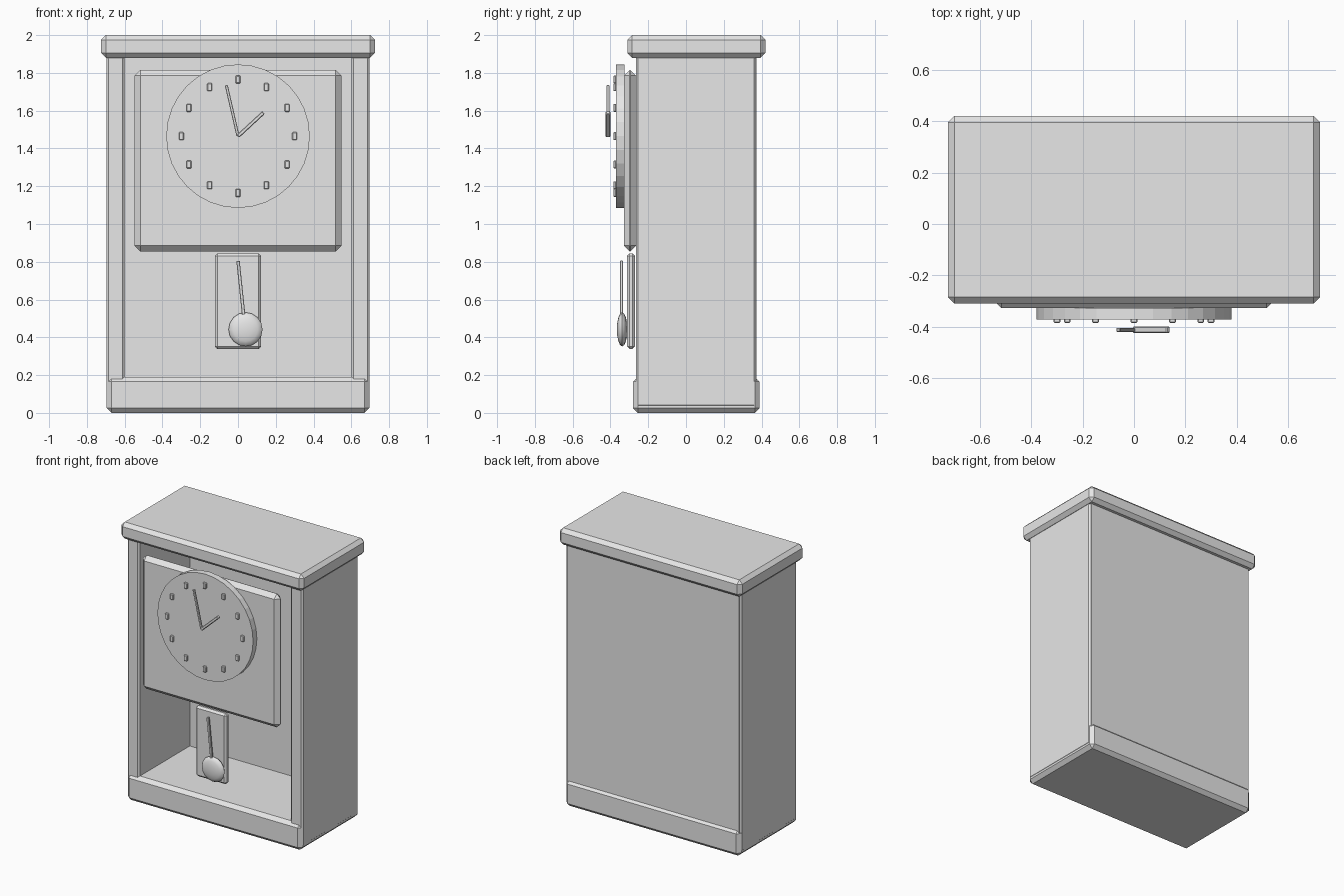
import bpy, math
from mathutils import Vector

cube = bpy.data.objects.get("Cube")
if cube:
    bpy.data.objects.remove(cube, do_unlink=True)

grey = bpy.data.materials.new("plain_grey")
grey.use_nodes = True
grey.diffuse_color = (0.8, 0.8, 0.8, 1)
grey.node_tree.nodes["Principled BSDF"].inputs["Base Color"].default_value = (0.8, 0.8, 0.8, 1)


def finish(name, bevel=0):
    obj = bpy.context.object
    obj.name = name
    obj.data.materials.append(grey)
    bpy.ops.object.transform_apply(location=False, rotation=False, scale=True)
    if bevel:
        mod = obj.modifiers.new("edge_bevel", "BEVEL")
        mod.width = bevel
        mod.segments = 1
    return obj


def box(name, x, y, z, bevel=0):
    """Box from (min, max) ranges on each axis."""
    bpy.ops.mesh.primitive_cube_add(size=1, location=[(a + b) / 2 for a, b in (x, y, z)])
    bpy.context.object.scale = [b - a for a, b in (x, y, z)]
    return finish(name, bevel)


def bar(name, start, end, width, y, bevel=0):
    """Flat bar in the front plane, from start to end (x, z)."""
    a, b = Vector(start), Vector(end)
    d, mid = b - a, (a + b) / 2
    bpy.ops.mesh.primitive_cube_add(size=1, location=(mid.x, sum(y) / 2, mid.y),
                                    rotation=(0, math.atan2(d.x, d.y), 0))
    bpy.context.object.scale = (width, y[1] - y[0], d.length)
    return finish(name, bevel)


# Cabinet, open at the front
box("base", (-0.695, 0.695), (-0.28, 0.39), (0, 0.19), 0.025)
box("top_slab", (-0.725, 0.725), (-0.31, 0.42), (1.88, 2.0), 0.025)
for side, s in (("left", 1), ("right", -1)):
    box(side + "_wall", sorted((s * 0.6, s * 0.697)), (-0.265, 0.371), (0.03, 1.94), 0.012)
box("back_panel", (-0.685, 0.685), (0.31, 0.374), (0.05, 1.94))

# Dial board and dial
box("dial_board", (-0.547, 0.547), (-0.328, -0.265), (0.855, 1.815), 0.03)
CENTRE = 1.465
bpy.ops.mesh.primitive_cylinder_add(vertices=32, radius=0.38, depth=0.045,
                                    location=(0, -0.349, CENTRE), rotation=(math.pi / 2, 0, 0))
finish("dial")

# Hour markers, all upright
for i in range(12):
    a = math.radians(30 * i)
    x, z = 0.3 * math.sin(a), CENTRE + 0.3 * math.cos(a)
    box(f"hour_marker_{i + 1}", (x - 0.013, x + 0.013), (-0.385, -0.368),
        (z - 0.021, z + 0.021), 0.004)

# Hands
bar("minute_hand", (0, CENTRE), (-0.062, 1.735), 0.016, (-0.42, -0.405), 0.003)
bar("hour_hand", (0, CENTRE), (0.135, 1.59), 0.02, (-0.425, -0.4), 0.004)

# Pendulum with its backing plate
box("pendulum_plate", (-0.123, 0.123), (-0.312, -0.27), (0.338, 0.845), 0.014)
bar("pendulum_rod", (0, 0.805), (0.037, 0.45), 0.018, (-0.349, -0.333), 0.003)
bpy.ops.mesh.primitive_uv_sphere_add(segments=16, ring_count=8, radius=1,
                                     location=(0.04, -0.338, 0.442), rotation=(math.pi / 2, 0, 0))
bpy.context.object.scale = (0.09, 0.09, 0.028)
finish("pendulum_bob")
bpy.ops.object.shade_smooth_by_angle(angle=math.radians(60))
